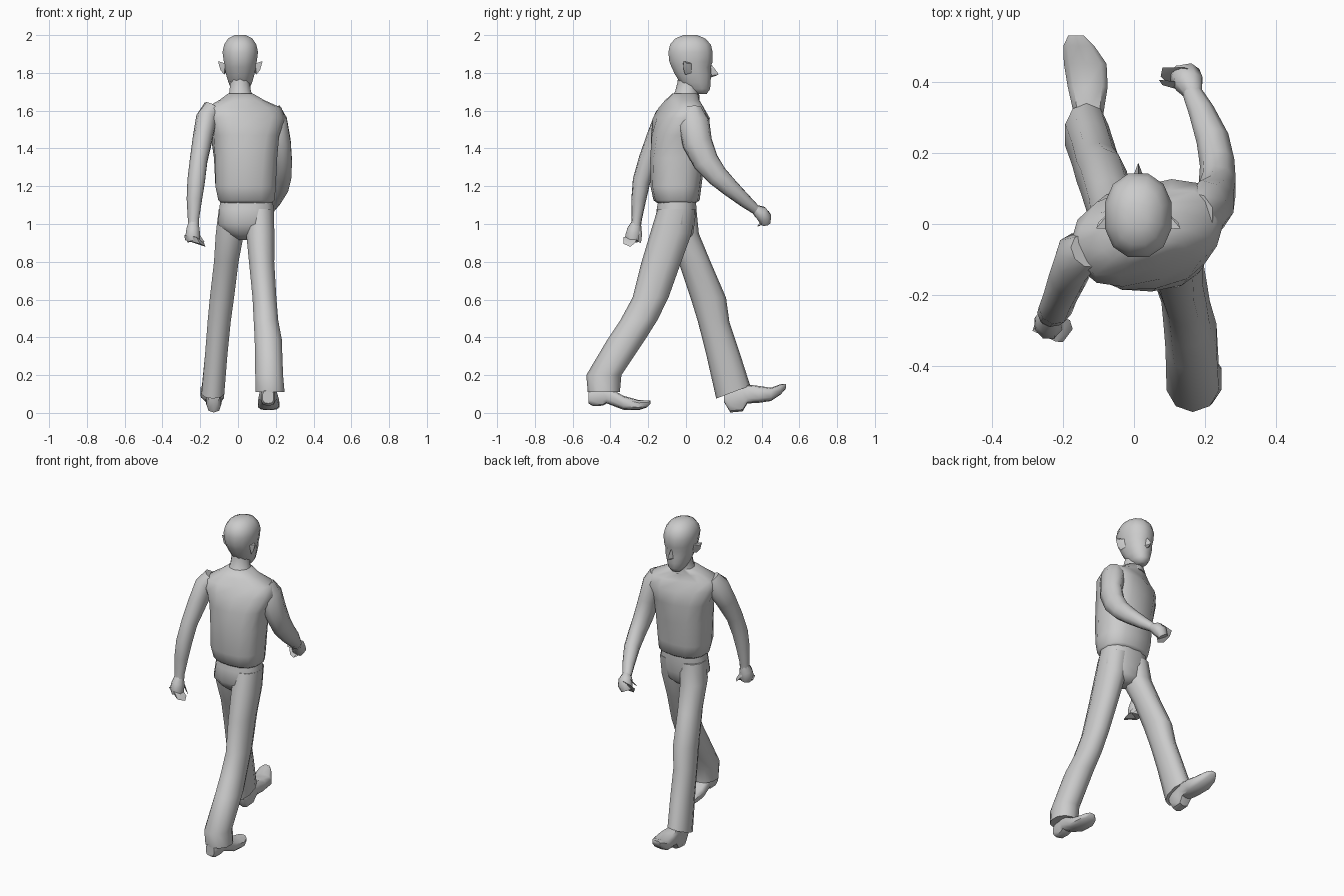
import bpy, bmesh, math
from mathutils import Vector

grey = bpy.data.materials.new("plain grey")
grey.diffuse_color = (0.6, 0.6, 0.6, 1)


def finish(name, bm, angle=60):
    bmesh.ops.recalc_face_normals(bm, faces=bm.faces)
    me = bpy.data.meshes.new(name)
    bm.to_mesh(me)
    bm.free()
    me.materials.append(grey)
    ob = bpy.data.objects.new(name, me)
    bpy.context.collection.objects.link(ob)
    bpy.ops.object.select_all(action='DESELECT')
    ob.select_set(True)
    bpy.context.view_layer.objects.active = ob
    bpy.ops.object.shade_smooth_by_angle(angle=math.radians(angle))
    return ob


def loft(name, rings, n=10, axis=None, power=2.0, angle=60):
    """Rings are (x, y, z, half width, half depth, turn in degrees, tilt)."""
    bm = bmesh.new()
    rings = [tuple(r) + (0,) * (7 - len(r)) for r in rings]
    centres = [Vector(r[:3]) for r in rings]
    loops = []
    for i, (x, y, z, ru, rv, turn, tilt) in enumerate(rings):
        t = axis or centres[min(i + 1, len(rings) - 1)] - centres[max(i - 1, 0)]
        t = Vector(t).normalized()
        u = Vector((1, 0, 0))
        u = (u - t * t.dot(u)).normalized()
        v = t.cross(u)
        loop = []
        for k in range(n):
            a = 2 * math.pi * (k + 0.5) / n
            c, s = math.cos(a), math.sin(a)
            pu = math.copysign(abs(c) ** (2 / power), c) * ru
            pv = math.copysign(abs(s) ** (2 / power), s) * rv
            q = math.radians(turn)
            p = centres[i] + u * (pu * math.cos(q) - pv * math.sin(q)) \
                + v * (pu * math.sin(q) + pv * math.cos(q))
            p.z += tilt * (p.y - y)
            loop.append(bm.verts.new(p))
        loops.append(loop)
    for a, b in zip(loops, loops[1:]):
        for k in range(n):
            bm.faces.new((a[k], a[(k + 1) % n], b[(k + 1) % n], b[k]))
    bm.faces.new(loops[0])
    bm.faces.new(loops[-1])
    return finish(name, bm, angle)


def hull(name, points):
    bm = bmesh.new()
    for p in points:
        bm.verts.new(p)
    bmesh.ops.convex_hull(bm, input=bm.verts[:])
    return finish(name, bm, 40)


UP = (0, 0, 1)

# Torso, twisted at the shoulders
loft("torso", [
    (.045, -.05, 1.11, .135, .10), (.045, -.05, 1.125, .152, .122),
    (.04, -.053, 1.20, .163, .135), (.04, -.045, 1.35, .168, .145, 4),
    (.037, -.035, 1.47, .18, .148, 10), (.037, -.025, 1.56, .215, .135, 17),
    (.03, -.025, 1.615, .205, .10, 18), (.02, -.02, 1.655, .12, .085, 14),
    (.013, -.005, 1.69, .068, .068)], 14, UP, 2.5)

# Neck and head
loft("neck", [(.013, -.005, 1.66, .08, .078), (.012, .005, 1.70, .06, .063),
              (.01, .015, 1.75, .054, .06), (.01, .02, 1.80, .055, .06)], 10, UP)
profile = [(1.688, .05, .11, .03), (1.715, .0, .13, .05), (1.75, -.035, .132, .065),
           (1.79, -.06, .137, .077), (1.83, -.08, .134, .086), (1.86, -.092, .145, .09),
           (1.91, -.097, .145, .097), (1.95, -.088, .135, .088),
           (1.982, -.06, .105, .066), (2.0, -.015, .06, .03)]
loft("head", [(.012, (b + f) / 2, z, w, (f - b) / 2) for z, b, f, w in profile], 12, UP, 2.2)
hull("nose", [(.012, .13, 1.85), (-.008, .12, 1.785), (.032, .12, 1.785),
              (.012, .172, 1.79), (.012, .13, 1.775), (.012, .165, 1.805)])
for side, label in ((-1, "left"), (1, "right")):
    X = lambda d: .012 + side * d
    hull(label + "_ear", [(X(.078), .035, 1.85), (X(.078), .03, 1.80), (X(.118), -.012, 1.862),
                          (X(.105), -.012, 1.815), (X(.085), -.005, 1.79),
                          (X(.08), -.015, 1.85), (X(.112), .005, 1.85)])

# Hips and trousers
loft("hips", [(.045, -.045, 1.15, .14, .10), (.045, -.05, 1.08, .148, .108),
              (.042, -.06, 1.0, .152, .108), (.04, -.045, .945, .10, .085),
              (.038, -.04, .915, .04, .05)], 12, UP, 2.4)
loft("right_trouser", [
    (.115, -.05, 1.08, .078, .10), (.118, -.08, .95, .078, .11),
    (.125, -.13, .80, .07, .105), (.14, -.188, .61, .066, .095),
    (.148, -.25, .49, .068, .098), (.16, -.315, .39, .075, .10),
    (.165, -.435, .20, .077, .093), (.17, -.435, .11, .08, .085)], 10, UP, 2.2)
loft("left_trouser", [
    (-.03, -.035, 1.08, .075, .09), (-.043, -.02, .95, .078, .088),
    (-.062, .045, .80, .068, .085), (-.085, .118, .61, .067, .094),
    (-.10, .147, .48, .064, .083), (-.115, .197, .31, .062, .09),
    (-.133, .25, .11, .063, .09, 0, .38)], 10, UP, 2.2)

# Shoes, lofted from heel to toe
loft("left_shoe", [
    (-.128, .20, .085, .03, .025), (-.128, .235, .075, .04, .073),
    (-.128, .30, .08, .042, .072), (-.128, .325, .10, .046, .05),
    (-.13, .385, .098, .058, .045), (-.137, .45, .098, .062, .035),
    (-.155, .50, .124, .045, .028), (-.163, .53, .142, .022, .012)],
    10, (0, 1, 0), 3, 45)
loft("right_shoe", [
    (.16, -.515, .085, .03, .035), (.16, -.495, .085, .037, .048),
    (.16, -.44, .09, .042, .052), (.16, -.42, .095, .046, .045),
    (.162, -.33, .053, .057, .037), (.163, -.25, .041, .058, .027),
    (.164, -.205, .048, .042, .018), (.164, -.187, .058, .022, .008)],
    10, (0, 1, 0), 3, 45)

# Arms: shoulder to wrist
loft("right_arm", [
    (.17, .03, 1.60, .06, .06), (.20, .04, 1.54, .065, .085),
    (.225, .06, 1.43, .058, .08), (.235, .105, 1.33, .054, .07),
    (.235, .165, 1.255, .05, .058), (.222, .235, 1.19, .047, .048),
    (.19, .315, 1.12, .037, .036), (.163, .37, 1.075, .028, .026)], 9)
loft("left_arm", [
    (-.13, -.075, 1.615, .055, .05), (-.165, -.095, 1.56, .058, .075),
    (-.185, -.145, 1.46, .054, .065), (-.207, -.20, 1.34, .048, .052),
    (-.22, -.235, 1.23, .048, .048), (-.23, -.25, 1.13, .042, .04),
    (-.235, -.26, 1.03, .031, .028), (-.235, -.265, .99, .03, .027)], 9)

# Loosely closed hands with thumbs
loft("right_hand", [(.168, .365, 1.08, .026, .024), (.155, .395, 1.06, .042, .04),
                    (.145, .415, 1.035, .045, .04), (.13, .42, 1.005, .035, .028)], 8)
hull("right_fingers", [(.17, .43, 1.06), (.16, .40, 1.0), (.135, .375, .985), (.14, .44, 1.07),
                       (.08, .44, 1.055), (.075, .415, 1.03), (.10, .39, .99)])
hull("right_thumb", [(.16, .39, 1.08), (.15, .37, 1.05), (.12, .40, 1.075),
                     (.07, .405, 1.05), (.08, .39, 1.035)])
loft("left_hand", [(-.235, -.262, 1.01, .028, .026), (-.238, -.272, .97, .038, .042),
                   (-.24, -.28, .935, .042, .045), (-.235, -.282, .91, .035, .04)], 8)
hull("left_fingers", [(-.285, -.30, .94), (-.28, -.285, .915), (-.25, -.245, .95), (-.22, -.33, .93),
                      (-.20, -.332, .895), (-.172, -.295, .88), (-.18, -.27, .90)])
hull("left_thumb", [(-.225, -.245, .98), (-.21, -.24, .95), (-.24, -.232, .95),
                    (-.178, -.255, .905), (-.195, -.238, .90)])
